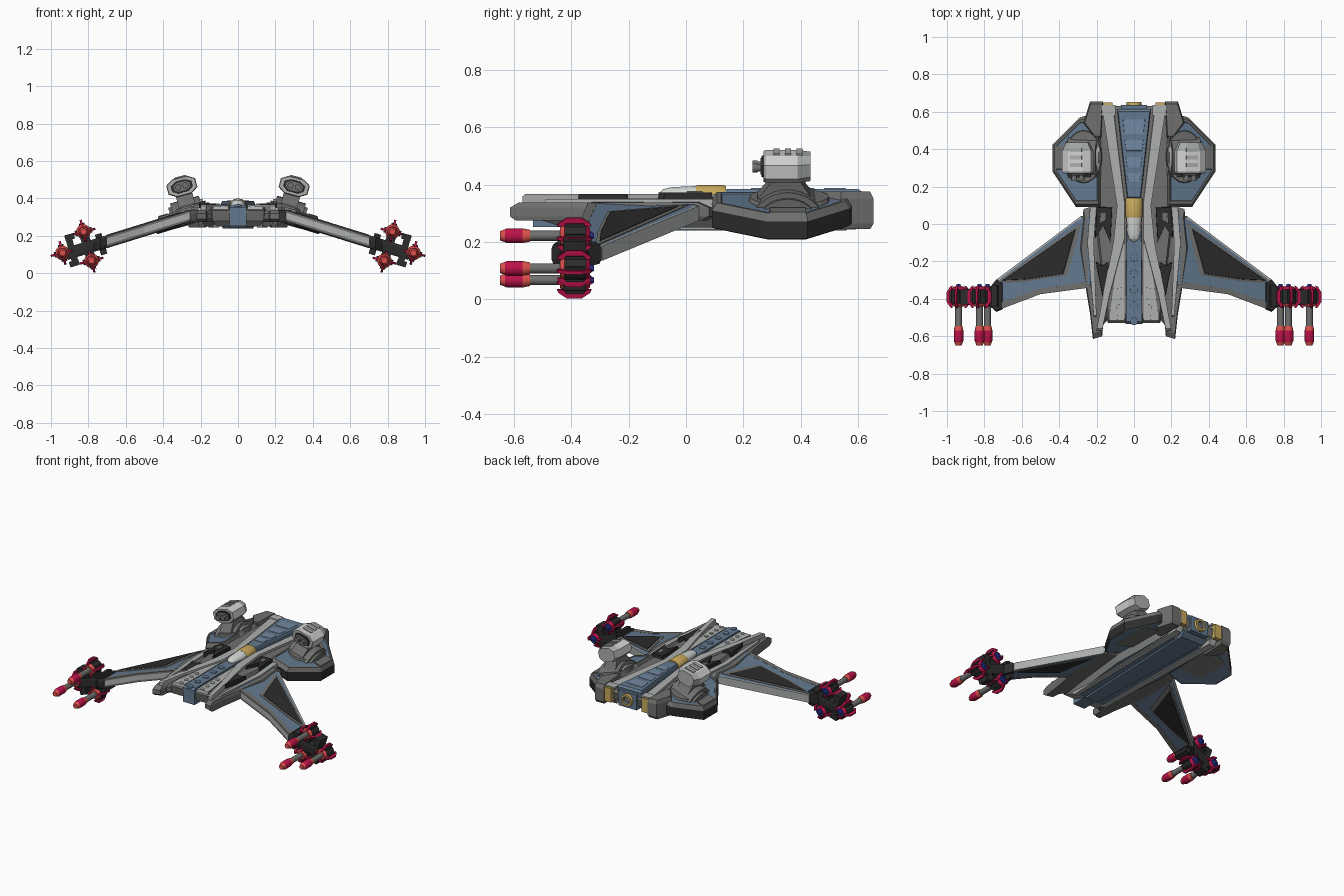
import bpy, math
from mathutils import Matrix, Vector

if "Cube" in bpy.data.objects:
    bpy.data.objects.remove(bpy.data.objects["Cube"])

COLORS = {
    "steel_blue": (0.125, 0.19, 0.275), "pale_blue": (0.17, 0.25, 0.36),
    "mid_grey": (0.16, 0.16, 0.155), "light_grey": (0.42, 0.43, 0.43),
    "white_grey": (0.65, 0.66, 0.66), "black": (0.025, 0.025, 0.026),
    "crimson": (0.50, 0.006, 0.065), "coral": (0.72, 0.08, 0.07),
    "gold": (0.58, 0.40, 0.11), "navy": (0.02, 0.03, 0.25)}
MATS = {}
for n, c in COLORS.items():
    MATS[n] = bpy.data.materials.new(n)
    MATS[n].diffuse_color = (*c, 1)


def skin(name, rings, mats, mirror=False, M=None, smooth=False):
    """Skin closed rings; mats = [start cap, one per band..., end cap] or one name."""
    n, k = len(rings[0]), len(rings)
    if isinstance(mats, str):
        mats = [mats] * (k + 1)
    used = list(dict.fromkeys(mats))
    verts = [Vector(p) for r in rings for p in r]
    if M:
        verts = [M @ v for v in verts]
    faces, idx = [list(range(n))[::-1]], [used.index(mats[0])]
    for i in range(k - 1):
        for j in range(n):
            j2 = (j + 1) % n
            faces.append([i * n + j, i * n + j2, (i + 1) * n + j2, (i + 1) * n + j])
            idx.append(used.index(mats[i + 1]))
    faces.append([(k - 1) * n + j for j in range(n)])
    idx.append(used.index(mats[-1]))
    me = bpy.data.meshes.new(name)
    me.from_pydata([tuple(v) for v in verts], [], faces)
    for u in used:
        me.materials.append(MATS[u])
    me.polygons.foreach_set("material_index", idx)
    # make the winding point outwards
    vol = 0
    for f in faces:
        for a in range(1, len(f) - 1):
            vol += verts[f[0]].dot(verts[f[a]].cross(verts[f[a + 1]]))
    if vol < 0:
        me.flip_normals()
    if smooth:
        me.polygons.foreach_set("use_smooth", [True] * len(faces))
        me.set_sharp_from_angle(angle=math.radians(28))
    ob = bpy.data.objects.new(name, me)
    bpy.context.collection.objects.link(ob)
    if mirror:
        ob.modifiers.new("mirror", "MIRROR").use_mirror_merge = False
    return ob


def wing_z(x):
    return 0.325 - 0.31 * (x - 0.2)


def slab(name, pts, levels, mats, sym=False, mirror=True, tilt=False):
    """Plan outline stacked at levels of (z, scale about its middle)."""
    if sym:
        pts = pts + [(-x, y) for x, y in reversed(pts) if x > 0]
        mirror = False
    cx = sum(p[0] for p in pts) / len(pts)
    cy = sum(p[1] for p in pts) / len(pts)
    rings = []
    for z, s in levels:
        ring = [(cx + (x - cx) * s, cy + (y - cy) * s) for x, y in pts]
        rings.append([(x, y, z + (wing_z(x) if tilt else 0)) for x, y in ring])
    return skin(name, rings, mats, mirror)


def lathe(name, x, z, prof, mats, n=20, mirror=False, M=None, sz=1):
    """Round part along y, profile of (y, radius)."""
    rings = [[(x + r * math.cos((i + .5) * math.tau / n), y, z + sz * r * math.sin((i + .5) * math.tau / n))
              for i in range(n)] for y, r in prof]
    return skin(name, rings, mats, mirror, M, True)


def prism(name, pts, vec, mat, mirror=True, M=None, smooth=False):
    v = Vector(vec)
    return skin(name, [pts, [Vector(p) + v for p in pts]], mat, mirror, M, smooth)


def bar(name, a, b, w, y0, y1, mat):
    """Bar in the x-z plane from a to b, width w, spanning y0..y1."""
    a, b = Vector(a), Vector(b)
    p = (b - a).normalized().orthogonal() * w / 2
    prism(name, [(q.x, y0, q.y) for q in (a + p, b + p, b - p, a - p)], (0, y1 - y0, 0), mat)


# ---- fuselage
slab("hull_core", [(0, -.53), (.14, -.53), (.16, -.4), (.21, .05), (.2, .3), (.2, .63), (0, .63)],
     [(.25, .8), (.28, .98), (.335, 1), (.352, .95)],
     ["steel_blue", "light_grey", "mid_grey", "mid_grey", "mid_grey"], sym=True)
slab("side_hull", [(.13, -.5), (.165, -.54), (.17, -.6), (.22, -.615), (.235, -.48), (.26, -.33), (.29, -.12),
                   (.27, .08), (.2, .1), (.14, -.1)],
     [(.275, .93), (.29, 1), (.32, 1), (.338, .9)], "mid_grey")
slab("shoulder_panel", [(.05, -.52), (.135, -.52), (.105, -.3), (.075, -.1), (.05, -.1)],
     [(.34, 1), (.358, .98)], "light_grey")
slab("long_strip", [(.17, -.57), (.2, -.57), (.165, -.38), (.11, -.1), (.09, .1), (.17, .62), (.11, .62),
                    (.05, .12), (.05, -.08), (.13, -.38)],
     [(.33, 1), (.36, 1), (.368, .98)], ["mid_grey", "light_grey", "light_grey", "light_grey"])
slab("side_strip", [(.2, -.5), (.215, -.5), (.25, -.1), (.235, .1), (.2, .1), (.215, -.1)],
     [(.32, 1), (.35, .97)], "light_grey")
slab("front_spine", [(0, -.535), (.045, -.535), (.04, 0), (0, 0)],
     [(.252, 1), (.35, 1), (.362, .95)], "steel_blue", sym=True)
slab("rear_spine", [(0, .13), (.035, .13), (.09, .615), (0, .615)],
     [(.34, 1), (.375, 1), (.386, .94)], "steel_blue", sym=True)
for i, (y, h) in enumerate([(.52, .04), (.42, .03), (.33, .03), (.25, .025)]):
    w = .02 + (y - .13) * .085
    slab(f"spine_panel_{i}", [(0, y - h), (w, y - h), (w + .008, y + h), (0, y + h)],
         [(.38, 1), (.388, .94)], "pale_blue", sym=True)
# round hatches on the nose
def disc(name, x, y, r, z, mat, mirror):
    pts = [(x + r * math.cos(i * math.tau / 16), y + r * math.sin(i * math.tau / 16)) for i in range(16)]
    slab(name, pts, [(z - .01, 1), (z, .95)], mat, mirror=mirror)
for i in range(5):
    disc(f"spine_hatch_{i}", 0, -.18 - i * .085, .021, .366, "steel_blue", False)
for i in range(4):
    disc(f"shoulder_hatch_{i}", .08, -.5 + i * .055, .014, .362, "light_grey", True)
# dark vents beside the canopy
slab("front_vent", [(.145, -.38), (.17, -.38), (.205, -.2), (.17, -.22), (.135, -.2)],
     [(.33, 1), (.368, .95)], "black")
slab("rear_vent", [(.115, .09), (.2, .095), (.21, -.08), (.165, -.01), (.125, -.1)],
     [(.33, 1), (.373, .95)], "black")
slab("vent_rib", [(.15, .06), (.18, .06), (.185, .0), (.15, .02)],
     [(.36, 1), (.378, .9)], "mid_grey")
# canopy
lathe("canopy", 0, .365, [(-.095, .008), (-.08, .026), (-.05, .036), (.05, .042)], "white_grey", sz=.75)
lathe("canopy_collar", 0, .362, [(.035, .044), (.045, .047), (.13, .047), (.14, .042)], "gold", sz=.8)

# ---- underside
slab("keel", [(0, -.45), (.05, -.45), (.09, .6), (0, .6)], [(.24, .92), (.27, 1)], "steel_blue", sym=True)
slab("keel_ridge", [(.1, -.46), (.13, -.46), (.16, .62), (.11, .62)], [(.243, .95), (.29, 1)], "light_grey")

# ---- tail
slab("tail_block", [(.165, .655), (.235, .655), (.27, .54), (.21, .46), (.175, .46)],
     [(.245, .88), (.265, 1), (.35, 1), (.376, .88)], "mid_grey")
prism("tail_light", [(.115, .62, .27), (.165, .62, .27), (.165, .62, .365), (.115, .62, .365)], (0, .03, 0), "gold")
prism("tail_cap", [(.1, .58, .36), (.175, .58, .36), (.175, .58, .372), (.1, .58, .372)], (0, .055, 0), "light_grey")
prism("tail_box", [(-.07, .6, .26), (.07, .6, .26), (.07, .6, .365), (-.07, .6, .365)], (0, .035, 0), "steel_blue", False)
lathe("tail_nozzle", 0, .315, [(.62, .045), (.652, .04), (.652, .026), (.636, .022)],
      ["gold", "gold", "gold", "mid_grey", "mid_grey"])

# ---- turret pods
slab("pod", [(.18, .09), (.31, .09), (.435, .28), (.435, .425), (.29, .57), (.18, .6)],
     [(-.045, .94), (-.04, 1), (.02, 1), (.046, .93), (.046, .87), (.042, .86)],
     ["steel_blue", "mid_grey", "black", "mid_grey", "mid_grey", "steel_blue", "steel_blue"], tilt=True)
slab("turret_base", [(.27 + .1 * math.cos(i * math.tau / 20), .36 + .145 * math.sin(i * math.tau / 20)) for i in range(20)],
     [(.03, 1), (.056, .95)], "mid_grey", tilt=True)
slab("pod_side_guard", [(.375, .29), (.425, .29), (.425, .42), (.375, .42)],
     [(.02, 1), (.05, .95)], "mid_grey", tilt=True)

# turret frame leans outwards with the pod
T = Matrix.Translation((.255, .35, .295)) @ Matrix.Rotation(math.radians(15), 4, "Y")
def arc(x, r):
    return [(x, .005 + r * math.cos(t * math.pi / 18), -.035 + r * math.sin(t * math.pi / 18)) for t in range(19)]
prism("turret_rocker", arc(-.075, .138), (.16, 0, 0), "mid_grey", True, T, True)
prism("rocker_outer_cap", arc(.08, .118), (.02, 0, 0), "mid_grey", True, T, True)
prism("rocker_inner_cap", arc(-.09, .118), (.02, 0, 0), "light_grey", True, T, True)
prism("turret_neck", [(-.045, -.1, .07), (-.045, .09, .07), (-.045, .05, .13), (-.045, -.05, .13)],
      (.09, 0, 0), "mid_grey", True, T)
def octagon(y, w, h, zc=.175):
    c = .5
    return [(sx * w * a, y, zc + sz * h * b) for sx, sz, a, b in
            [(1, -1, 1, c), (1, 1, 1, c), (1, 1, c, 1), (-1, 1, c, 1), (-1, 1, 1, c), (-1, -1, 1, c),
             (-1, -1, c, 1), (1, -1, c, 1)]]
skin("turret_head", [octagon(-.08, .076, .045), octagon(-.07, .08, .049), octagon(.04, .08, .049),
                     octagon(.085, .06, .045)],
     ["light_grey", "light_grey", "white_grey", "light_grey", "light_grey"], True, T)
skin("turret_face_ring", [octagon(-.086, .055, .031), octagon(-.07, .058, .034)], "black", True, T)
skin("turret_face", [octagon(-.09, .045, .024), octagon(-.07, .045, .024)], "mid_grey", True, T)
for s in (-1, 1):
    lathe("turret_barrel", .02 * s, .175, [(-.118, .016), (-.1, .016), (-.1, .012), (-.07, .012)],
          "mid_grey", 16, True, T)
for i in range(3):
    y = -.045 + i * .04
    prism("turret_rib", [(-.035, y, .22), (.03, y, .22), (.03, y, .23), (-.035, y, .23)],
          (0, .022, 0), "light_grey", True, T)

# ---- wings
slab("wing", [(.22, .07), (.3, .03), (.73, -.295), (.73, -.46), (.5, -.37), (.22, -.335)],
     [(-.028, .9), (-.025, .95), (-.012, 1), (.012, 1), (.025, .95), (.028, .9)],
     ["steel_blue", "steel_blue", "mid_grey", "light_grey", "mid_grey", "steel_blue", "steel_blue"], tilt=True)
slab("wing_panel", [(.315, -.03), (.7, -.3), (.58, -.295), (.38, -.265)],
     [(-.036, 1), (-.034, 1.02), (-.031, 1.2), (.031, 1.2), (.034, 1.02), (.036, 1)],
     ["black", "black", "mid_grey", "mid_grey", "mid_grey", "black", "black"], tilt=True)
slab("wing_front_rail", [(.25, -.31), (.5, -.345), (.73, -.425), (.73, -.462), (.5, -.375), (.25, -.342)],
     [(-.029, 1), (-.016, 1.003), (.016, 1.003), (.029, 1)],
     ["mid_grey", "mid_grey", "light_grey", "mid_grey", "mid_grey"], tilt=True)
slab("wing_rear_rail", [(.28, .045), (.73, -.293), (.73, -.308), (.28, .02)],
     [(-.026, 1), (.026, 1)], "light_grey", tilt=True)

# ---- wing tip gun clusters
slab("tip_hub", [(.7, -.31), (.735, -.295), (.77, -.34), (.92, -.35), (.92, -.43), (.77, -.44), (.735, -.47),
                 (.7, -.455)], [(-.034, .92), (-.018, 1), (.018, 1), (.034, .92)], "black", tilt=True)
bar("tip_cross_inner", (.748, .21), (.715, .1), .035, -.44, -.33, "black")
bar("tip_cross_outer", (.91, .205), (.868, .05), .035, -.43, -.35, "black")
bar("tip_foot_upper", (.875, .2), (.925, .187), .03, -.43, -.35, "black")
bar("tip_foot_lower", (.85, .06), (.9, .045), .03, -.43, -.35, "black")
bar("tip_arm", (.83, .23), (.782, .065), .05, -.43, -.35, "black")

for i, (gx, gz) in enumerate([(.826, .222), (.938, .108), (.783, .067)]):
    lathe(f"gun_{i}", gx, gz,
          [(-.65, .016), (-.632, .023), (-.625, .026), (-.57, .026), (-.545, .021), (-.545, .018), (-.44, .018),
           (-.44, .028), (-.425, .039), (-.35, .039), (-.335, .026), (-.335, .014), (-.322, .01)],
          ["coral", "coral", "crimson", "crimson", "coral", "mid_grey", "mid_grey", "coral", "coral",
           "black", "crimson", "navy", "navy", "navy"], 20, True)
    # four thin radial fins
    for k in range(4):
        G = Matrix.Translation((gx, 0, gz)) @ Matrix.Rotation(math.radians(14 + 90 * k), 4, "Y")
        prism(f"gun_fin_{i}_{k}", [(.034, -.45, -.006), (.045, -.445, -.006), (.065, -.415, -.006),
                                   (.065, -.365, -.006), (.045, -.335, -.006), (.034, -.33, -.006)],
              (0, 0, .012), "crimson", True, G)
        prism(f"gun_clamp_{i}_{k}", [(.0, -.42, -.015), (.046, -.42, -.015), (.046, -.355, -.015),
                                     (.0, -.355, -.015)], (0, 0, .03), "black", True, G)

for m in bpy.data.materials:
    if m.users and not m.is_grease_pencil:
        m.use_nodes = True
        m.node_tree.nodes["Principled BSDF"].inputs["Base Color"].default_value = m.diffuse_color
